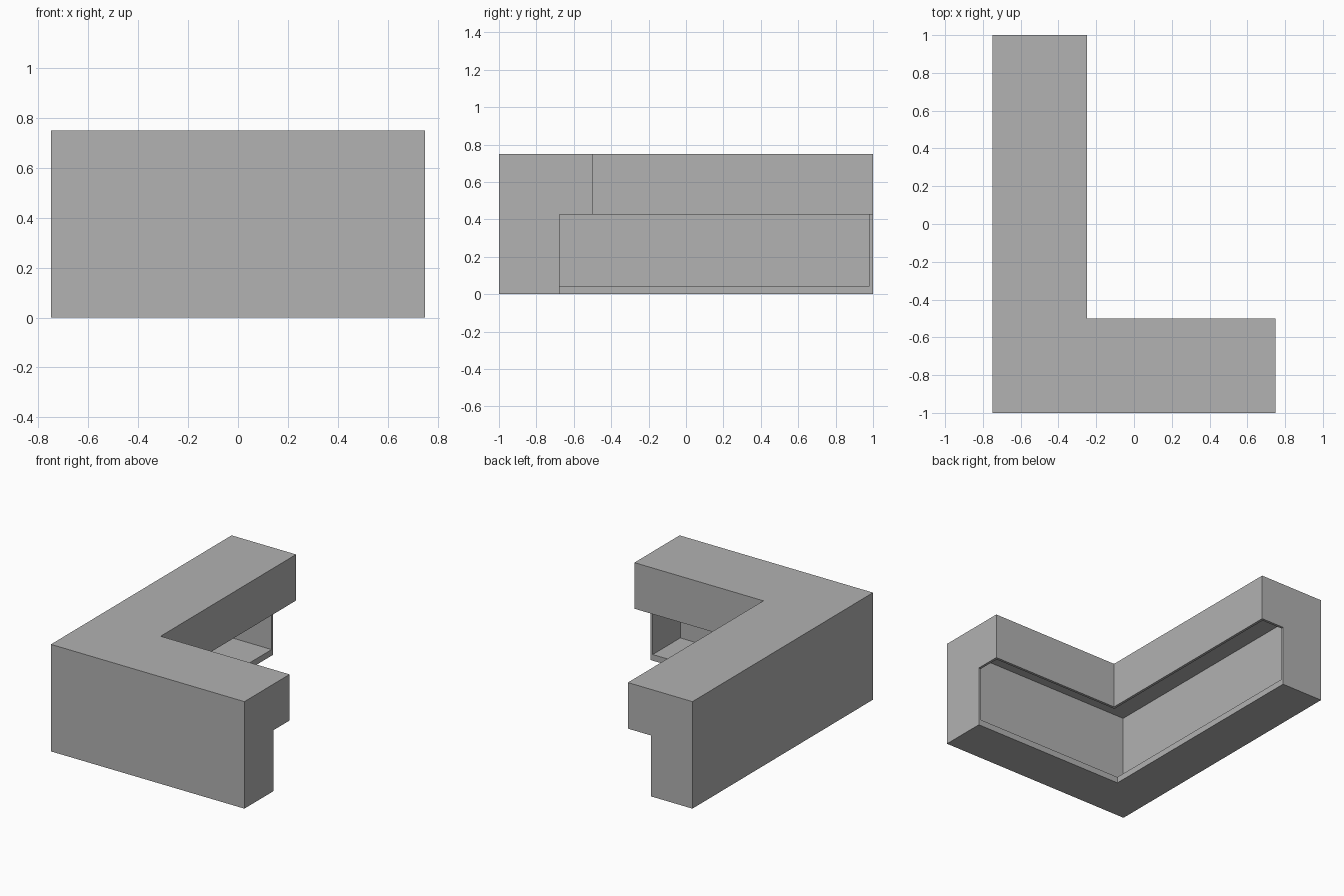
import bpy
import bmesh

if "Cube" in bpy.data.objects:
    bpy.data.objects.remove(bpy.data.objects["Cube"])

LENGTH, SPAN, HEIGHT = 2.0, 1.5, 0.75   # y size, x size, z size
WIDTH, FOOT = 0.5, 0.323                # arm width at the top and at the base
STEP, FLOOR, WALL = 0.427, 0.043, 0.018

grey = bpy.data.materials.new("plain grey")
grey.use_nodes = True
colour = (0.445, 0.445, 0.445, 1)
grey.diffuse_color = colour
grey.node_tree.nodes["Principled BSDF"].inputs["Base Color"].default_value = colour


def sweep_corner(name, profile, trim):
    """Sweep an (offset from outer face, height) profile round the mitred corner."""
    bm = bmesh.new()
    x0, y0 = -SPAN / 2, -LENGTH / 2
    rings = [
        [bm.verts.new((-x0 - trim, y0 + a, z)) for a, z in profile],
        [bm.verts.new((x0 + a, y0 + a, z)) for a, z in profile],
        [bm.verts.new((x0 + a, -y0 - trim, z)) for a, z in profile],
    ]
    n = len(profile)
    for r, s in zip(rings, rings[1:]):
        for i in range(n):
            j = (i + 1) % n
            bm.faces.new((r[i], r[j], s[j], s[i]))
    bm.faces.new(rings[0])
    bm.faces.new(rings[-1])
    bmesh.ops.recalc_face_normals(bm, faces=bm.faces)
    mesh = bpy.data.meshes.new(name)
    bm.to_mesh(mesh)
    bm.free()
    mesh.materials.append(grey)
    obj = bpy.data.objects.new(name, mesh)
    bpy.context.collection.objects.link(obj)
    return obj


# Stepped outer body of the corner counter
counter = sweep_corner("corner_counter", [
    (0, 0), (FOOT, 0), (FOOT, STEP), (WIDTH, STEP), (WIDTH, HEIGHT), (0, HEIGHT)], 0)

# Hollow inside, open towards the inner side and under the overhang
inner, roof, slack = WIDTH - WALL, HEIGHT - WALL, 0.02
cavity = sweep_corner("cavity_cutter", [
    (WALL, FLOOR), (FOOT + slack, FLOOR), (FOOT + slack, STEP - slack),
    (inner, STEP - slack), (inner, roof), (WALL, roof)], WALL)
cavity.hide_render = True

cut = counter.modifiers.new("hollow", 'BOOLEAN')
cut.operation = 'DIFFERENCE'
cut.solver = 'EXACT'
cut.object = cavity

# Keep the hollowed result and drop the cutter
bpy.context.view_layer.update()
graph = bpy.context.evaluated_depsgraph_get()
hollowed = bpy.data.meshes.new_from_object(counter.evaluated_get(graph))
counter.modifiers.clear()
counter.data = hollowed
bpy.data.objects.remove(cavity)
